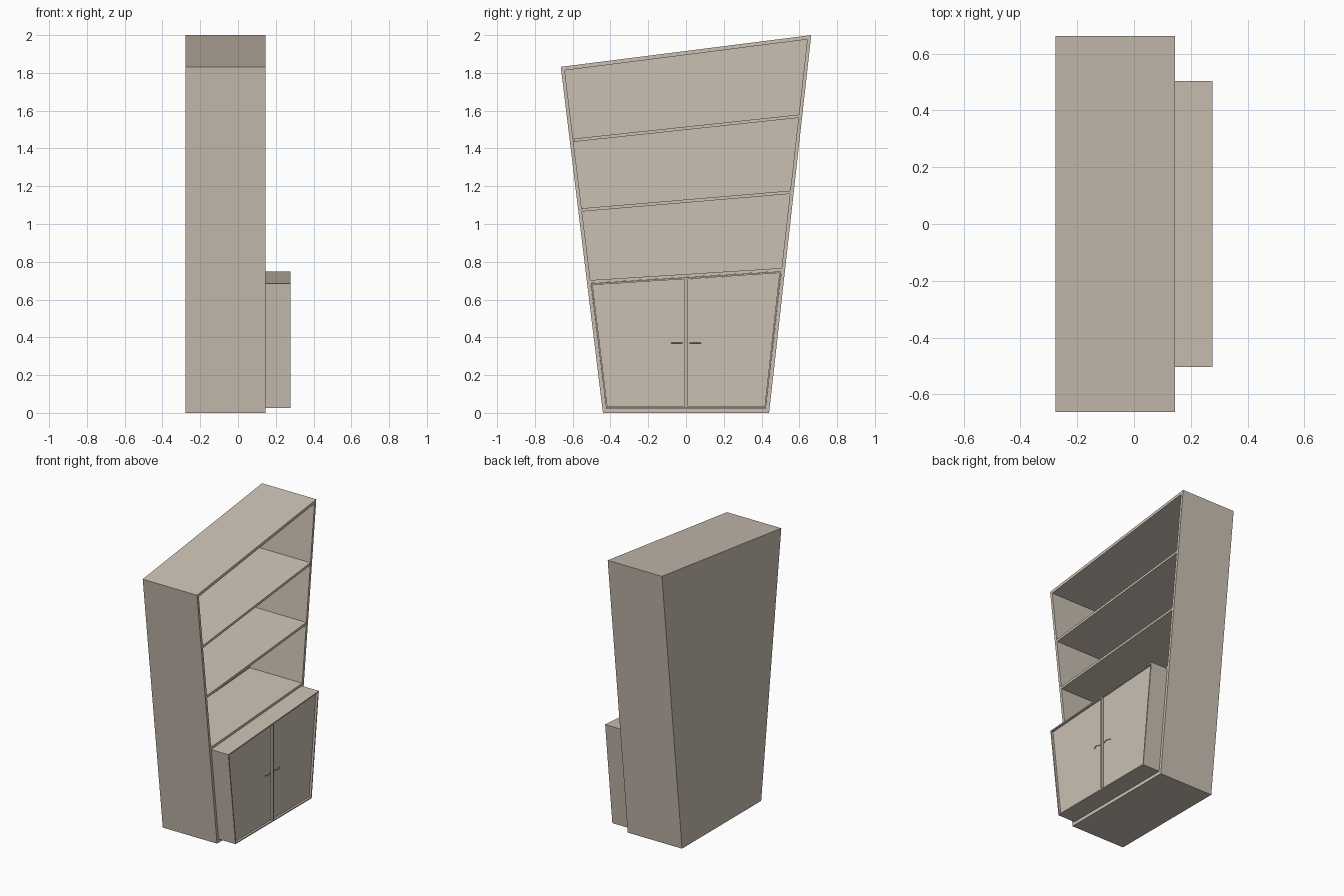
import bpy, bmesh, math

if "Cube" in bpy.data.objects:
    bpy.data.objects.remove(bpy.data.objects["Cube"])

wood = bpy.data.materials.new("wood")
wood.diffuse_color = (0.6, 0.53, 0.45, 1)
wood.use_nodes = True
wood.node_tree.nodes["Principled BSDF"].inputs["Base Color"].default_value = wood.diffuse_color


def finish(name, bm):
    bmesh.ops.recalc_face_normals(bm, faces=bm.faces)
    me = bpy.data.meshes.new(name)
    bm.to_mesh(me)
    bm.free()
    me.materials.append(wood)
    ob = bpy.data.objects.new(name, me)
    bpy.context.collection.objects.link(ob)
    return ob


def prism(name, pts, x0, x1):
    """Extrude a (y, z) outline along x."""
    bm = bmesh.new()
    a = [bm.verts.new((x0, y, z)) for y, z in pts]
    b = [bm.verts.new((x1, y, z)) for y, z in pts]
    bm.faces.new(a)
    bm.faces.new(b)
    for i in range(len(pts)):
        j = (i + 1) % len(pts)
        bm.faces.new((a[i], a[j], b[j], b[i]))
    return finish(name, bm)


def tray(name, outer, inner, x0, x1, floor):
    """Open-fronted box: closed back at x0, inner floor, rim at x1."""
    bm = bmesh.new()
    rings = [[bm.verts.new((x, y, z)) for y, z in pts]
             for x, pts in ((x0, outer), (x1, outer), (x1, inner), (floor, inner))]
    for r, s in zip(rings, rings[1:]):
        for i in range(4):
            j = (i + 1) % 4
            bm.faces.new((r[i], r[j], s[j], s[i]))
    bm.faces.new(rings[0])
    bm.faces.new(rings[-1])
    return finish(name, bm)


def wall(z):
    """Half width of the inside of the flared carcass at height z."""
    return 0.423 + (z - 0.024) * (0.642 - 0.423) / (1.9 - 0.024)


# Flared carcass with sloping top
outer = [(-0.44, 0), (0.44, 0), (0.663, 2.0), (-0.663, 1.832)]
inner = [(-0.423, 0.024), (0.423, 0.024), (0.642, 1.977), (-0.642, 1.813)]
tray("carcass", outer, inner, -0.277, 0.145, -0.262)

# Sloping shelves: top edge heights left and right
for i, (zl, zr) in enumerate([(0.703, 0.767), (1.083, 1.177), (1.452, 1.58)]):
    t = 0.017
    yl, yr = wall(zl) + 0.004, wall(zr) + 0.001
    prism(f"shelf_{i + 1}", [(-yl, zl - t), (yr, zr - t), (yr, zr), (-yl, zl)], -0.265, 0.1445)

# Projecting cupboard with a shallow front recess
cup = [(-0.423, 0.025), (0.423, 0.025), (0.503, 0.749), (-0.503, 0.685)]
rim = [(-0.416, 0.033), (0.416, 0.033), (0.494, 0.74), (-0.494, 0.677)]
tray("cupboard", cup, rim, -0.26, 0.277, 0.24)

# Centre post between the doors
prism("centre_post", [(-0.007, 0.03), (0.007, 0.03), (0.007, 0.712), (-0.007, 0.711)], 0.235, 0.276)

# Doors set slightly back, each with a thin bowed handle
for side, s, top in (("left", -1, 0.677), ("right", 1, 0.74)):
    prism(f"{side}_door", [(s * 0.007, 0.033), (s * 0.416, 0.033), (s * 0.494, top), (s * 0.007, 0.7085)],
          0.238, 0.262)
    cu = bpy.data.curves.new(f"{side}_handle", "CURVE")
    cu.dimensions = "3D"
    cu.bevel_depth = 0.002
    cu.bevel_resolution = 1
    cu.use_fill_caps = True
    sp = cu.splines.new("POLY")
    sp.points.add(8)
    for k, p in enumerate(sp.points):
        a = math.pi * k / 8
        p.co = (0.26 + 0.015 * math.sin(a), s * (0.05 - 0.03 * math.cos(a)), 0.37, 1)
    cu.materials.append(wood)
    bpy.context.collection.objects.link(bpy.data.objects.new(f"{side}_handle", cu))
